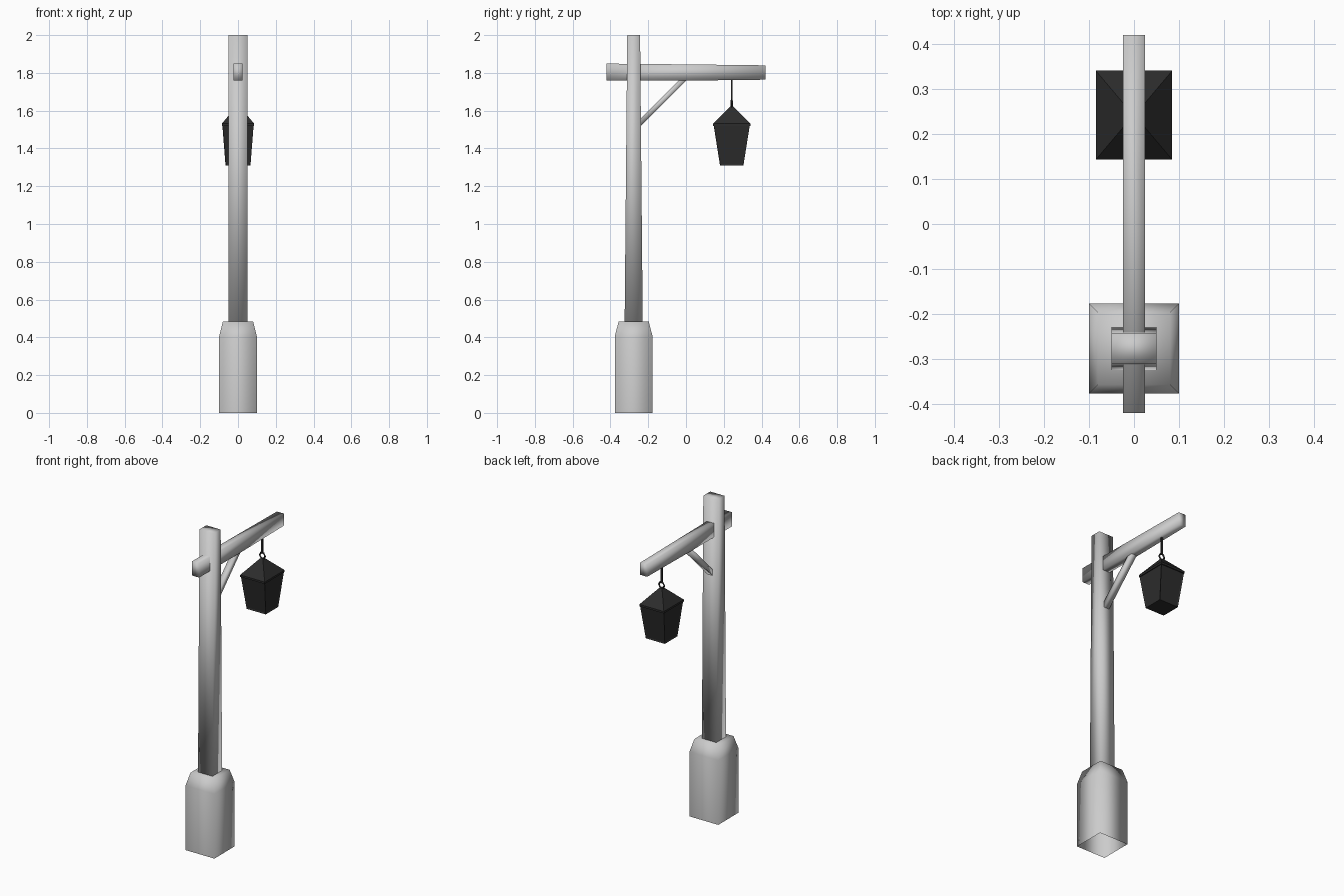
import bpy, bmesh, math
from mathutils import Vector

if "Cube" in bpy.data.objects:
    bpy.data.objects.remove(bpy.data.objects["Cube"])

dark = bpy.data.materials.new("dark_iron")
dark.diffuse_color = (0.025, 0.025, 0.025, 1)
dark.use_nodes = True
dark.node_tree.nodes["Principled BSDF"].inputs["Base Color"].default_value = dark.diffuse_color


def finish(name, bm, smooth=True, mat=None):
    bmesh.ops.recalc_face_normals(bm, faces=bm.faces[:])
    mesh = bpy.data.meshes.new(name)
    bm.to_mesh(mesh)
    bm.free()
    for p in mesh.polygons:
        p.use_smooth = smooth
    if mat:
        mesh.materials.append(mat)
    ob = bpy.data.objects.new(name, mesh)
    bpy.context.collection.objects.link(ob)
    return ob


def loft(name, sections, u, v, caps=(True, True), inset=0, **kw):
    """Skin rectangles (centre, half size along u, half size along v)."""
    bm = bmesh.new()
    u, v = Vector(u), Vector(v)
    rings = [[bm.verts.new(Vector(c) + u * a * i + v * b * j)
              for i, j in ((-1, -1), (1, -1), (1, 1), (-1, 1))]
             for c, a, b in sections]
    sides = []
    for r, s in zip(rings, rings[1:]):
        for k in range(4):
            n = (k + 1) % 4
            sides.append(bm.faces.new((r[k], r[n], s[n], s[k])))
    for ring, cap in zip((rings[0], rings[-1]), caps):
        if cap:
            bm.faces.new(ring)
    if inset:
        bmesh.ops.recalc_face_normals(bm, faces=bm.faces[:])
        bmesh.ops.inset_individual(bm, faces=sides, thickness=inset, depth=-0.004)
    return finish(name, bm, **kw)


X, Y, Z = (1, 0, 0), (0, 1, 0), (0, 0, 1)
PY, LY = -0.277, 0.242   # post and lantern positions along y

# Chamfered base, open underneath
loft("base", [((0, PY, 0), 0.1, 0.1), ((0, PY, 0.405), 0.1, 0.1),
              ((0, PY, 0.483), 0.08, 0.08)], X, Y, caps=(False, True))

# Tapered upright
loft("post", [((0, PY, 0.47), 0.05, 0.048), ((0, PY, 2.0), 0.05, 0.034)], X, Y)

# Cross arm
loft("arm", [((0, -0.42, 1.804), 0.024, 0.045), ((0, 0, 1.802), 0.024, 0.043),
             ((0, 0.42, 1.802), 0.024, 0.038)], X, Z)

# Diagonal brace between post and arm
d = math.sqrt(0.5)
loft("brace", [((0, -0.255, 1.522), 0.018, 0.014), ((0, -0.005, 1.772), 0.018, 0.014)],
     X, (0, -d, d))

# Lantern body with framed panels, and its roof
loft("lantern_body", [((0, LY, 1.31), 0.066, 0.062), ((0, LY, 1.525), 0.083, 0.096)],
     X, Y, inset=0.01, smooth=False, mat=dark)
loft("lantern_roof", [((0, LY, 1.52), 0.085, 0.099), ((0, LY, 1.532), 0.085, 0.099),
                      ((0, LY, 1.622), 0.009, 0.009)], X, Y, smooth=False, mat=dark)

# Hanging rod
loft("hanging_rod", [((0, LY, 1.655), 0.005, 0.005), ((0, LY, 1.775), 0.005, 0.005)],
     X, Y, smooth=False, mat=dark)

# Six-sided ring joining rod and lantern
bpy.ops.mesh.primitive_torus_add(major_segments=6, minor_segments=4, major_radius=0.019,
                                 minor_radius=0.006, location=(0, LY, 1.638),
                                 rotation=(math.pi / 2, 0, 0))
ring = bpy.context.object
ring.name = "hanging_ring"
ring.data.materials.append(dark)
